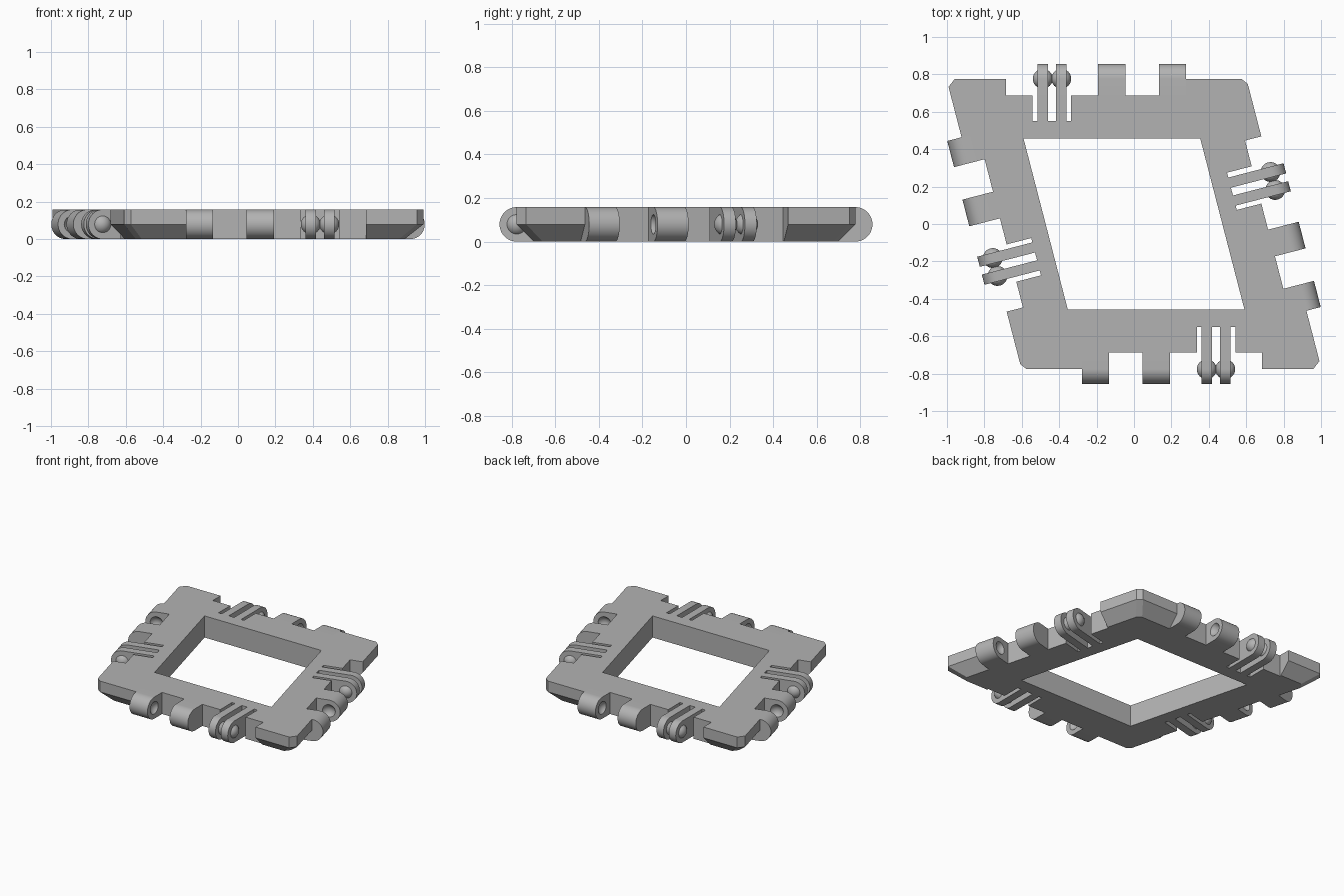
import bpy, bmesh, math
from mathutils import Matrix, Vector

if "Cube" in bpy.data.objects:
    bpy.data.objects.remove(bpy.data.objects["Cube"], do_unlink=True)

HALF = 0.802                 # half the side length of the rhombus
LEAN = math.radians(14.5)
HEIGHT = 0.158
R = HEIGHT / 2               # hinge barrel radius
WALL = -0.09                 # recess depth behind the hinge axis
SLOT = -0.226                # depth of the flex slots
SIN, COS = math.sin(LEAN), math.cos(LEAN)
BALL = 0.053

grey = bpy.data.materials.new("plain grey")
grey.use_nodes = True
grey.diffuse_color = (0.45, 0.45, 0.45, 1)
grey.node_tree.nodes["Principled BSDF"].inputs["Base Color"].default_value = (0.45, 0.45, 0.45, 1)


def finish(bm, name, matrix=Matrix()):
    bmesh.ops.recalc_face_normals(bm, faces=bm.faces)
    mesh = bpy.data.meshes.new(name)
    bm.to_mesh(mesh)
    bm.free()
    mesh.materials.append(grey)
    obj = bpy.data.objects.new(name, mesh)
    obj.matrix_world = matrix
    bpy.context.collection.objects.link(obj)
    return obj


def loft(rings):
    bm = bmesh.new()
    loops = [[bm.verts.new(p) for p in ring] for ring in rings]
    for a, b in zip(loops, loops[1:]):
        for i in range(len(a)):
            j = (i + 1) % len(a)
            bm.faces.new((a[i], a[j], b[j], b[i]))
    bm.faces.new(loops[0])
    bm.faces.new(loops[-1])
    return bm


def activate(obj):
    bpy.ops.object.select_all(action='DESELECT')
    obj.select_set(True)
    bpy.context.view_layer.objects.active = obj


def subtract(obj, cutter):
    cutter.hide_render = True
    mod = obj.modifiers.new("cut", 'BOOLEAN')
    mod.operation = 'DIFFERENCE'
    mod.solver = 'EXACT'
    mod.object = cutter
    bpy.context.view_layer.update()
    activate(obj)
    bpy.ops.object.modifier_apply(modifier=mod.name)
    bpy.data.objects.remove(cutter, do_unlink=True)


def smooth(obj):
    activate(obj)
    bpy.ops.object.shade_smooth_by_angle(angle=math.radians(30))


def ring(points, scale, z):
    return [(p.x * scale, p.y * scale, z) for p in points]


def ball(name, t, matrix):
    bm = bmesh.new()
    bmesh.ops.create_uvsphere(bm, u_segments=32, v_segments=16, radius=BALL,
                              matrix=Matrix.Translation((0, t, R)) @ Matrix.Rotation(math.pi / 2, 4, 'X'))
    return finish(bm, name, matrix)


def barrel(name, t0, t1, matrix):
    # Straight tongue with a half-round end, extruded along the hinge axis
    profile = [(WALL, 0)]
    for i in range(25):
        a = math.pi * (i / 24 - 0.5)
        profile.append((R * math.cos(a), R + R * math.sin(a)))
    profile.append((WALL, HEIGHT))
    return finish(loft([[(d, t, z) for d, z in profile] for t in (t0, t1)]), name, matrix)


# Frame: rhombus with trimmed corners and a bevelled lower rim
a = Vector((HALF, 0))
b = Vector((-HALF * SIN, HALF * COS))
corners = [-a - b, a - b, a + b, b - a]
outline = []
for i, c in enumerate(corners):
    trim = 0.045 if i % 2 else 0.028
    for other in (corners[i - 1], corners[(i + 1) % 4]):
        outline.append(c + (other - c).normalized() * trim)
bottom_scale = 1 - R / (HALF * COS)
frame = finish(loft([ring(outline, bottom_scale, 0), ring(outline, 1, R),
                     ring(outline, 1, HEIGHT)]), "frame")
subtract(frame, finish(loft([ring(corners, 0.589, -0.1), ring(corners, 0.589, 0.3)]), "opening_cutter"))

# Hinge layout along a side
fingers = [(0.16, 0.216), (0.259, 0.315)]
slots = [(0.136, 0.16), (0.216, 0.259), (0.315, 0.342)]
comb = [(0.1, -0.479), (WALL, -0.479)]
for s0, s1 in slots:
    comb += [(WALL, s0), (SLOT, s0), (SLOT, s1), (WALL, s1)]
comb += [(WALL, 0.484), (0.1, 0.484)]

front = Matrix.Translation((HALF * SIN, -HALF * COS, 0)) @ Matrix.Rotation(-math.pi / 2, 4, 'Z')
left = Matrix.Translation((HALF, 0, 0)) @ Matrix.Rotation(LEAN, 4, 'Z')
turn = Matrix.Rotation(math.pi, 4, 'Z')
sides = {"front": front, "left": left, "back": turn @ front, "right": turn @ left}

for side, m in sides.items():
    # Recess and flex slots
    subtract(frame, finish(loft([[(d, t, z) for d, t in comb] for z in (-0.1, 0.3)]), "comb_cutter", m))

    # Socket knuckles, dimpled on their facing ends
    for name, t0, t1, dimple in (("outer", -0.479, -0.3345, -0.3345 - 0.028 + 0.056),
                                 ("inner", -0.155, -0.008, -0.155 - 0.028)):
        knuckle = barrel(f"{side}_{name}_knuckle", t0, t1, m)
        subtract(knuckle, ball("dimple_cutter", dimple, m))
        smooth(knuckle)

    # Flexible fingers with snap bumps on their outer faces
    for (t0, t1), name, centre in zip(fingers, ("first", "second"),
                                      (fingers[0][0] + 0.028, fingers[1][1] - 0.028)):
        smooth(barrel(f"{side}_{name}_finger", t0, t1, m))
        smooth(ball(f"{side}_{name}_bump", centre, m))
